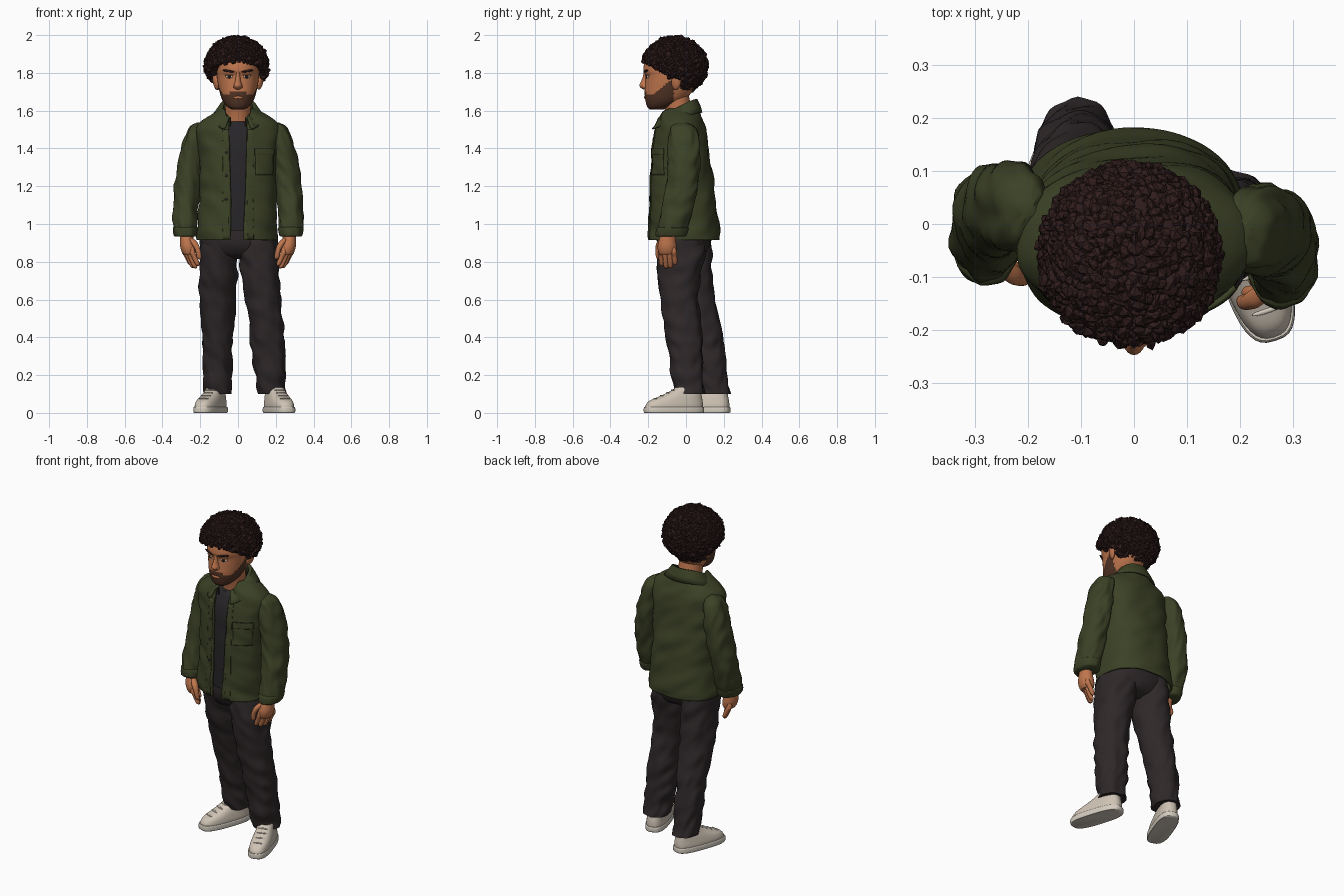
import bpy, bmesh, math, random
from mathutils import Vector, Matrix, Euler, noise

if "Cube" in bpy.data.objects:
    bpy.data.objects.remove(bpy.data.objects["Cube"])

random.seed(4)

# ---------- materials ----------
def mat(name, r, g, b):
    m = bpy.data.materials.new(name)
    m.diffuse_color = (r, g, b, 1)
    m.use_nodes = True
    m.node_tree.nodes["Principled BSDF"].inputs["Base Color"].default_value = m.diffuse_color
    return m

SKIN = mat("skin", 0.52, 0.18, 0.075)
BEARD = mat("beard", 0.085, 0.034, 0.019)
HAIR = mat("hair", 0.03, 0.012, 0.012)
JACKET = mat("jacket_green", 0.044, 0.053, 0.019)
SHIRT = mat("shirt_charcoal", 0.021, 0.019, 0.021)
PANTS = mat("trousers_dark", 0.028, 0.021, 0.022)
SHOE = mat("shoe_cream", 0.62, 0.545, 0.455)
SOLE = mat("sole_pale", 0.66, 0.6, 0.52)
WHITE = mat("eye_white", 0.62, 0.55, 0.47)
DARK = mat("pupil_dark", 0.015, 0.01, 0.008)

# ---------- helpers ----------
def add(name, verts, faces, mats, angle=50, thick=0):
    me = bpy.data.meshes.new(name)
    me.from_pydata(verts, [], faces)
    for m in mats:
        me.materials.append(m)
    me.polygons.foreach_set("use_smooth", [True] * len(me.polygons))
    me.set_sharp_from_angle(angle=math.radians(angle))
    ob = bpy.data.objects.new(name, me)
    bpy.context.collection.objects.link(ob)
    if thick:
        ob.modifiers.new("thickness", 'SOLIDIFY').thickness = thick
    return ob

def at(keys, z):
    """Smooth section (z, cx, cy, rx, ry) at height z."""
    i = 0
    while i < len(keys) - 2 and z > keys[i + 1][0]:
        i += 1
    def slope(j, k):
        a, b = keys[max(j - 1, 0)], keys[min(j + 1, len(keys) - 1)]
        return (b[k] - a[k]) / (b[0] - a[0])
    a, b = keys[i], keys[i + 1]
    h = b[0] - a[0]
    t = (z - a[0]) / h
    return [(2*t**3 - 3*t*t + 1) * a[k] + (t**3 - 2*t*t + t) * h * slope(i, k)
            + (3*t*t - 2*t**3) * b[k] + (t**3 - t*t) * h * slope(i + 1, k) for k in range(1, 5)]

def point(keys, z, a, n=2, fold=0, off=0):
    """Surface point; angle 0 is the front, rising toward +x."""
    cx, cy, rx, ry = at(keys, z)
    s, c = math.sin(a), math.cos(a)
    x = math.copysign(abs(s) ** (2 / n), s)
    y = -math.copysign(abs(c) ** (2 / n), c)
    if fold:
        off += fold * noise.noise(Vector((x * 1.6 + cx * 20, y * 1.6, z * 15 + x * 1.5)))
    return (cx + (rx + off) * x, cy + (ry + off) * y, z)

def front_angle(keys, z, x, n=2):
    cx, _, rx, _ = at(keys, z)
    u = max(-1, min(1, (x - cx) / rx))
    return math.copysign(math.asin(abs(u) ** (n / 2)), u)

def loft(name, keys, mats, n=2, seg=40, sub=5, fold=0, gap=None, thick=0, angle=50):
    zs = [a[0] + (b[0] - a[0]) * k / sub for a, b in zip(keys, keys[1:]) for k in range(sub)] + [keys[-1][0]]
    verts, faces = [], []
    for z in zs:
        a0 = front_angle(keys, z, at(keys, z)[0] + gap(z), n) if gap else 0
        for j in range(seg):
            t = j / (seg - 1) if gap else j / seg
            verts.append(point(keys, z, a0 + (2 * math.pi - 2 * a0) * t, n, fold))
    for i in range(len(zs) - 1):
        for j in range(seg - 1 if gap else seg):
            k = (j + 1) % seg
            faces.append((i*seg + j, i*seg + k, (i+1)*seg + k, (i+1)*seg + j))
    if not gap:
        faces += [tuple(reversed(range(seg))), tuple(range((len(zs)-1)*seg, len(zs)*seg))]
    return add(name, verts, faces, mats, angle, thick)

def patch(name, keys, n, xs, zs, off, mats, fold=0, thick=0.008, res=12):
    """Panel that follows the front of a loft."""
    verts, faces = [], []
    for i in range(res + 1):
        z = zs[0] + (zs[1] - zs[0]) * i / res
        for j in range(res + 1):
            x = xs[0] + (xs[1] - xs[0]) * j / res
            verts.append(point(keys, z, front_angle(keys, z, x, n), n, fold, off))
    w = res + 1
    for i in range(res):
        for j in range(res):
            faces.append((i*w + j, i*w + j + 1, (i+1)*w + j + 1, (i+1)*w + j))
    return add(name, verts, faces, mats, 50, thick)

def blob(name, loc, size, m, rot=(0, 0, 0)):
    bm = bmesh.new()
    bmesh.ops.create_uvsphere(bm, u_segments=20, v_segments=12, radius=1,
        matrix=Matrix.LocRotScale(Vector(loc), Euler(rot), Vector(size)))
    me = bpy.data.meshes.new(name)
    bm.to_mesh(me); bm.free()
    me.materials.append(m)
    me.polygons.foreach_set("use_smooth", [True] * len(me.polygons))
    ob = bpy.data.objects.new(name, me)
    bpy.context.collection.objects.link(ob)
    return ob

# ---------- head, with beard coloured by position ----------
HEAD = [(1.605, 0, -.155, .03, .035), (1.62, 0, -.143, .056, .062), (1.65, 0, -.118, .08, .096),
        (1.69, 0, -.097, .095, .122), (1.74, 0, -.081, .106, .135), (1.785, 0, -.077, .111, .138),
        (1.815, 0, -.075, .112, .151), (1.87, 0, -.07, .11, .145), (1.92, 0, -.07, .09, .12), (1.96, 0, -.07, .04, .06)]
head = loft("head", HEAD, [SKIN, BEARD], n=2.2, seg=72, sub=8)
for p in head.data.polygons:
    x, y, z = p.center
    line = 1.683 + max(0, y + .175) * .85
    moustache = abs(x) < .045 and z < 1.703
    p.material_index = int(y < -.065 and (z < line or moustache))
loft("neck", [(1.48, 0, -.02, .07, .07), (1.58, 0, -.035, .067, .07), (1.68, 0, -.06, .07, .075)], [SKIN])
loft("nose", [(1.712, 0, -.212, .01, .012), (1.718, 0, -.212, .019, .024), (1.732, 0, -.212, .023, .035),
              (1.755, 0, -.21, .016, .028), (1.785, 0, -.207, .012, .02), (1.812, 0, -.21, .012, .014)], [SKIN], seg=24)

def face_spot(x, z):
    return point(HEAD, z, front_angle(HEAD, z, x, 2.2), 2.2)
blob("lips", face_spot(0, 1.67), (.03, .006, .007), SKIN)
for s, side in ((-1, "left"), (1, "right")):
    p = face_spot(s * .047, 1.78)
    yaw = s * .35
    blob(side + "_eye", p, (.02, .0045, .008), WHITE, (0, 0, yaw))
    blob(side + "_pupil", (p[0] - s * .001, p[1] - .003, p[2]), (.010, .004, .009), DARK, (0, 0, yaw))
    blob(side + "_eyelid", (p[0], p[1], p[2] + .009), (.025, .007, .004), SKIN, (0, 0, yaw))
    blob(side + "_eyebrow", face_spot(s * .05, 1.81), (.034, .007, .006), HAIR, (0, -s * .12, yaw))
    blob(side + "_ear", (s * .118, -.052, 1.755), (.014, .026, .045), SKIN, (-.15, s * .15, -s * .35))
    blob(side + "_nostril_wing", (s * .016, -.22, 1.727), (.009, .013, .009), SKIN)

# ---------- curly hair: core shell plus angular tufts ----------
C, R = Vector((-.008, -.06, 1.837)), Vector((.161, .164, .147))
def haired(p):
    if p.y > -.03:
        return p.z > (1.68 if abs(p.x) < .11 else 1.755)
    return p.z > 1.775 + max(0, -.08 - p.y) * .6
bm = bmesh.new()
bmesh.ops.create_icosphere(bm, subdivisions=5, radius=1)
for v in bm.verts:
    p = C + v.co * R
    v.co = p if haired(p) else C + v.co * R * .6
for i in range(1300):
    z = 1 - 2 * (i + .5) / 1300
    a = i * 2.39996
    r = math.sqrt(1 - z * z)
    d = Vector((r * math.cos(a), r * math.sin(a), z))
    p = C + d * R * random.uniform(.97, 1.03)
    if haired(p):
        size = Vector([random.uniform(.008, .021) for _ in range(3)])
        rot = Euler([random.uniform(0, 6) for _ in range(3)])
        bmesh.ops.create_icosphere(bm, subdivisions=1, radius=1, matrix=Matrix.LocRotScale(p, rot, size))
me = bpy.data.meshes.new("curly_hair")
bm.to_mesh(me); bm.free()
me.materials.append(HAIR)
bpy.context.collection.objects.link(bpy.data.objects.new("curly_hair", me))

# ---------- shirt ----------
loft("shirt", [(.965, 0, -.01, .175, .16), (1.1, 0, -.012, .175, .162), (1.3, 0, -.022, .17, .15),
               (1.45, 0, -.028, .165, .13), (1.52, 0, -.03, .12, .1), (1.542, 0, -.03, .08, .085)], [SHIRT], n=2.4, fold=.004)

# ---------- open jacket ----------
COAT = [(.915, -.005, -.01, .212, .187), (.96, -.005, -.01, .214, .187), (1.1, 0, -.016, .205, .177),
        (1.25, 0, -.023, .202, .164), (1.4, 0, -.03, .21, .148), (1.5, 0, -.03, .222, .132),
        (1.54, 0, -.03, .202, .12), (1.58, 0, -.03, .145, .107), (1.612, 0, -.03, .088, .095)]
def opening(z):
    return .034 + .014 * max(0, (z - 1) / .5) + max(0, z - 1.54) * .3
loft("jacket", COAT, [JACKET], n=2.4, seg=90, sub=8, fold=.01, gap=opening, thick=.012)
patch("jacket_button_band", COAT, 2.4, (-.08, -.047), (.918, 1.5), .003, [JACKET], .01, res=24)
patch("jacket_buttonhole_band", COAT, 2.4, (.049, .08), (.918, 1.5), .003, [JACKET], .01, res=24)
patch("chest_pocket", COAT, 2.4, (.09, .18), (1.26, 1.385), .005, [JACKET], .01)
patch("chest_pocket_flap", COAT, 2.4, (.086, .184), (1.365, 1.4), .01, [JACKET], .01, .01)
for i in range(3):
    z = 1.13 + i * .125
    blob(f"jacket_button_{i + 1}", point(COAT, z, front_angle(COAT, z, -.062, 2.4), 2.4, .01, .004), (.007, .004, .007), PANTS)

# folded collar: inner base, top fold, outer edge
verts, faces, seg = [], [], 48
for rx, ry, grow, z0, drop in ((.085, .088, .03, 1.58, .07), (.083, .084, .036, 1.652, .105),
                               (.093, .09, .042, 1.655, .11), (.118, .104, .05, 1.62, .115), (.142, .112, .062, 1.588, .098)):
    for j in range(seg):
        a = .54 + (2 * math.pi - 1.08) * j / (seg - 1)
        f = ((1 + math.cos(a)) / 2) ** 1.5
        verts.append((rx * math.sin(a), -.033 - (ry + grow * f) * math.cos(a), z0 - drop * f))
for i in range(4):
    for j in range(seg - 1):
        faces.append((i*seg + j, i*seg + j + 1, (i+1)*seg + j + 1, (i+1)*seg + j))
add("jacket_collar", verts, faces, [JACKET], 60, .008)

# ---------- arms and hands ----------
def side_keys(keys, s, dx, dy):
    return [(z, s * (x + dx), y + dy, rx, ry) for z, x, y, rx, ry in keys]

SLEEVE = [(.94, .277, -.078, .056, .078), (.99, .28, -.068, .063, .083), (1.08, .278, -.045, .067, .085),
          (1.2, .267, -.02, .068, .085), (1.32, .249, -.01, .067, .086), (1.44, .228, -.01, .062, .084),
          (1.49, .215, -.012, .053, .074), (1.52, .207, -.015, .04, .055), (1.537, .2, -.017, .015, .02)]
CUFF = [(.934, .277, -.079, .055, .077), (.94, .277, -.078, .061, .083), (.978, .279, -.071, .066, .087), (.984, .279, -.07, .06, .08)]
PALM = [(.835, .258, -.1, .028, .038), (.85, .26, -.1, .037, .046), (.88, .265, -.1, .041, .05),
        (.915, .27, -.098, .037, .045), (.96, .275, -.09, .034, .038)]
THUMB = [(.812, .203, -.143, .004, .004), (.82, .205, -.145, .012, .012), (.86, .212, -.148, .014, .014),
         (.9, .231, -.138, .018, .018), (.925, .25, -.12, .012, .014)]
for s, side, dy in ((-1, "left", .045), (1, "right", 0)):
    loft(side + "_sleeve", side_keys(SLEEVE, s, 0, dy), [JACKET], n=2.1, sub=10, fold=.012)
    loft(side + "_cuff", side_keys(CUFF, s, 0, dy), [JACKET], n=2.1, fold=.006)
    loft(side + "_palm", side_keys(PALM, s, 0, dy), [SKIN], seg=28)
    loft(side + "_thumb", side_keys(THUMB, s, 0, dy), [SKIN], seg=16)
    for i, tip in enumerate((.778, .765, .766, .783)):
        y = -.134 + i * .0235
        x = .013 * (i - 1.5)
        finger = [(tip, .232, y + .006, .005, .005), (tip + .008, .234, y + .005, .012, .012),
                  (tip + .045, .25, y + .003, .0145, .014), (.85, .262, y, .016, .015), (.875, .264, y, .012, .01)]
        loft(f"{side}_finger_{i + 1}", side_keys(finger, s, x, dy), [SKIN], seg=16, sub=4)

# ---------- trousers ----------
loft("trouser_hips", [(.815, 0, -.01, .08, .06), (.84, 0, -.01, .15, .11), (.9, 0, -.012, .197, .14),
                      (1.0, 0, -.01, .19, .14)], [PANTS], n=2.3, fold=.006)
RIGHT_LEG = [(.1, .182, .022, .074, .079), (.2, .171, .008, .08, .083), (.3, .163, .0, .086, .09), (.4, .156, -.01, .09, .097),
             (.6, .133, -.035, .094, .1), (.75, .116, -.035, .104, .12), (.85, .108, -.028, .104, .13), (.95, .1, -.02, .1, .125)]
LEFT_LEG = [(.1, -.106, .157, .073, .08), (.2, -.108, .132, .077, .083), (.3, -.11, .118, .079, .088), (.4, -.11, .1, .081, .094),
            (.6, -.108, .053, .094, .1), (.75, -.104, .018, .1, .115), (.85, -.102, .005, .1, .127), (.95, -.1, 0, .1, .125)]
loft("right_trouser_leg", RIGHT_LEG, [PANTS], n=2.1, sub=10, fold=.013)
loft("left_trouser_leg", LEFT_LEG, [PANTS], n=2.1, sub=10, fold=.013)

# ---------- shoes ----------
SOLE_KEYS = [(0, 0, 0, .059, .158), (.004, 0, 0, .062, .163), (.028, 0, 0, .062, .163), (.032, 0, 0, .059, .16)]
UPPER = [(.025, 0, 0, .059, .158), (.045, 0, .003, .059, .155), (.065, 0, .012, .056, .144), (.085, 0, .034, .052, .118),
         (.105, 0, .055, .047, .094), (.125, 0, .072, .044, .073), (.135, 0, .074, .04, .064)]
for side, x, y, turn in (("left", -.145, .078, -.36), ("right", .217, -.064, .31)):
    parts = [loft(side + "_sole", SOLE_KEYS, [SOLE], n=2.9, angle=40), loft(side + "_shoe", UPPER, [SHOE], n=2.6)]
    for i in range(4):
        z = .076 + i * .015
        p = point(UPPER, z, 0, 2.6)
        parts.append(blob(f"{side}_lace_{i + 1}", (0, p[1] + .002, z), (.028, .005, .004), SOLE))
    for ob in parts:
        ob.location = (x, y, 0)
        ob.rotation_euler = (0, 0, turn)
